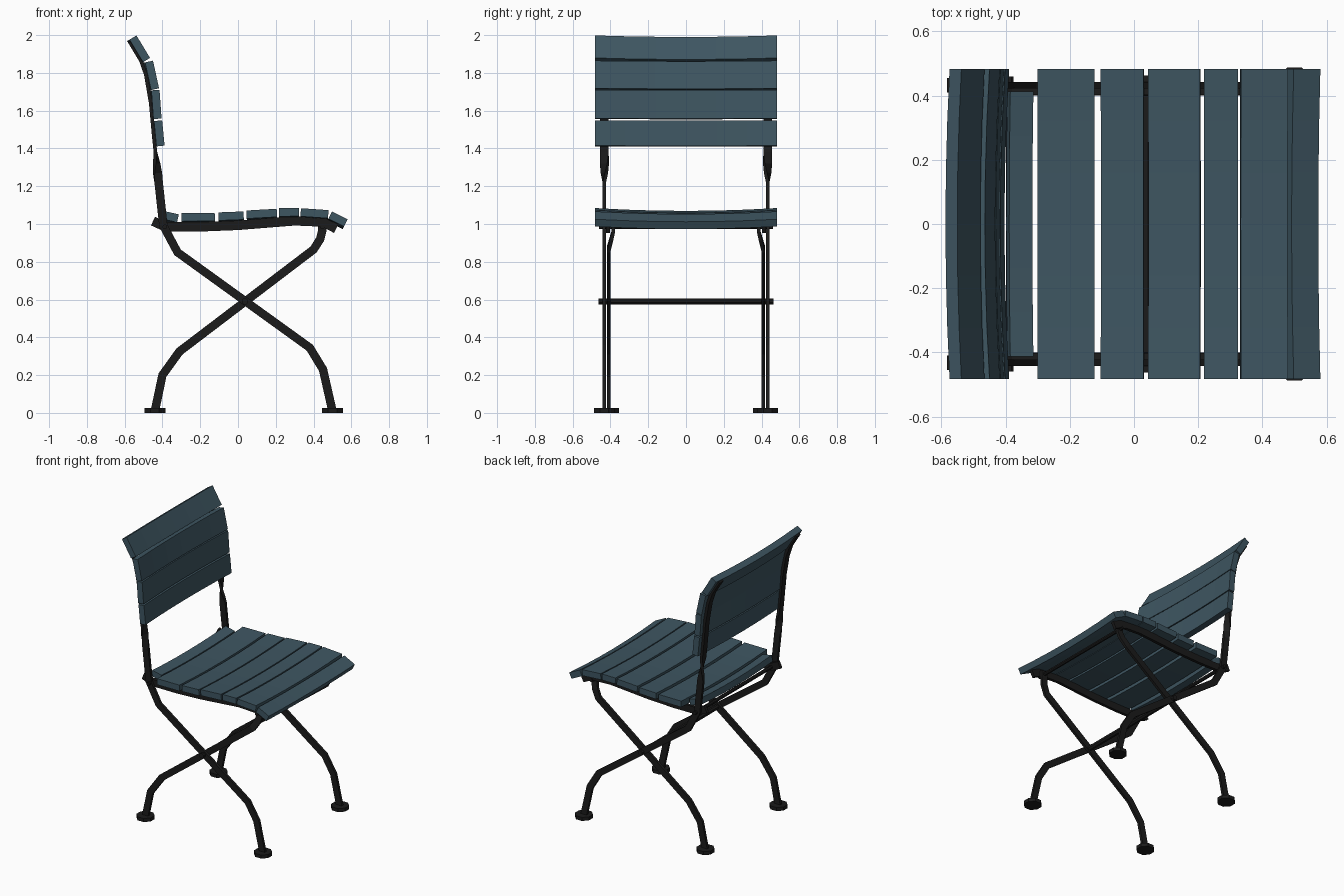
import bpy, bmesh, math
from mathutils import Vector

cube = bpy.data.objects.get("Cube")
if cube:
    bpy.data.objects.remove(cube, do_unlink=True)


def material(name, color):
    m = bpy.data.materials.new(name)
    m.use_nodes = True
    m.diffuse_color = color
    m.node_tree.nodes["Principled BSDF"].inputs["Base Color"].default_value = color
    return m


TEAL = material("teal_painted_wood", (0.048, 0.092, 0.12, 1))
BLACK = material("black_metal", (0.011, 0.011, 0.011, 1))


def loft(name, rings, mat):
    """Skin a list of closed rings of points and cap both ends."""
    bm = bmesh.new()
    rows = [[bm.verts.new(p) for p in ring] for ring in rings]
    n = len(rows[0])
    for a, b in zip(rows, rows[1:]):
        for i in range(n):
            j = (i + 1) % n
            bm.faces.new((a[i], a[j], b[j], b[i]))
    bm.faces.new(rows[0])
    bm.faces.new(rows[-1])
    bmesh.ops.recalc_face_normals(bm, faces=bm.faces)
    me = bpy.data.meshes.new(name)
    bm.to_mesh(me)
    bm.free()
    me.materials.append(mat)
    ob = bpy.data.objects.new(name, me)
    bpy.context.collection.objects.link(ob)
    return ob


def slat(name, start, end, half_length=0.483, thick=0.043, bow=0.015, segments=6):
    """Plank across the chair, bowed away from the sitter in the middle."""
    a, b = Vector((start[0], 0, start[1])), Vector((end[0], 0, end[1]))
    d = (b - a).normalized()
    normal = Vector((-d.z, 0, d.x))
    half = normal * thick / 2
    rings = []
    for i in range(segments + 1):
        t = 2 * i / segments - 1
        shift = Vector((0, t * half_length, 0)) - normal * bow * (1 - t * t)
        rings.append([p + shift for p in (a - half, b - half, b + half, a + half)])
    return loft(name, rings, TEAL)


def bar(name, path, side, width=0.045, thick=0.019):
    """Flat bar along (x, y, z, twist in degrees) points, on one side."""
    pts = [Vector(p[:3]) for p in path]
    rings = []
    for i, p in enumerate(pts):
        before = (p - pts[i - 1]).normalized() if i else None
        after = (pts[i + 1] - p).normalized() if i < len(pts) - 1 else None
        d = (before or after) + (after or before)
        d.y = 0
        d.normalize()
        across, out = Vector((-d.z, 0, d.x)), Vector((0, 1, 0))
        ang = math.radians(path[i][3])
        u = across * math.cos(ang) + out * math.sin(ang)
        v = out * math.cos(ang) - across * math.sin(ang)
        ring = [p + u * su * width / 2 + v * sv * thick / 2
                for su, sv in ((-1, -1), (1, -1), (1, 1), (-1, 1))]
        rings.append([Vector((q.x, q.y * side, q.z)) for q in ring])
    return loft(name, rings, BLACK)


def cylinder(name, loc, radius, depth, sides, along_y=False):
    rings = []
    for end in (-0.5, 0.5):
        ring = []
        for k in range(sides):
            t = 2 * math.pi * (k + 0.5) / sides
            c, s, h = radius * math.cos(t), radius * math.sin(t), end * depth
            ring.append(Vector(loc) + Vector((c, h, s) if along_y else (c, s, h)))
        rings.append(ring)
    return loft(name, rings, BLACK)


# Seat slats, rear to front
slat("seat_slat_rear", (-0.39, 1.046), (-0.318, 1.03), half_length=0.412)
seat = [
    ((-0.30, 1.036), (-0.123, 1.037)),
    ((-0.103, 1.04), (0.03, 1.045)),
    ((0.045, 1.05), (0.206, 1.059)),
    ((0.218, 1.062), (0.324, 1.063)),
    ((0.332, 1.062), (0.478, 1.052)),
    ((0.488, 1.047), (0.571, 1.006)),
]
for i, (a, b) in enumerate(seat):
    slat(f"seat_slat_{i + 1}", a, b)

# Backrest slats, top to bottom
back = [
    ((-0.556, 1.987), (-0.484, 1.868)),
    ((-0.471, 1.86), (-0.439, 1.714)),
    ((-0.437, 1.709), (-0.426, 1.557)),
    ((-0.423, 1.547), (-0.41, 1.413)),
]
for i, (a, b) in enumerate(back):
    slat(f"back_slat_{i + 1}", a, b)

# Outer bar: front foot, crossing, back upright with a quarter twist
OUT, IN, TOP = 0.432, 0.41, 0.385
outer_leg = [
    (0.50, 0.01, 0), (0.45, 0.23, 0), (0.38, 0.345, 0), (-0.32, 0.85, 0),
    (-0.395, 0.99, 0), (-0.42, 1.22, 0), (-0.426, 1.27, 30),
    (-0.431, 1.32, 60), (-0.437, 1.38, 90), (-0.447, 1.475, 90),
    (-0.462, 1.64, 90), (-0.488, 1.79, 90), (-0.515, 1.87, 90), (-0.574, 1.965, 90),
]
# Inner bar: rear foot, crossing, up to the front of the seat
inner_leg = [
    (-0.44, IN, 0.01, 0), (-0.40, IN, 0.20, 0), (-0.31, IN, 0.325, 0),
    (0.40, IN, 0.865, 0), (0.435, 0.395, 0.92, 0), (0.445, TOP, 0.96, 0),
    (0.445, TOP, 1.01, 0),
]
seat_rail = [
    (-0.45, 1.015), (-0.385, 0.985), (-0.20, 0.985), (0.0, 0.993),
    (0.15, 1.005), (0.30, 1.017), (0.45, 1.01), (0.52, 0.975),
]
for side, label in ((1, "left"), (-1, "right")):
    bar(f"{label}_outer_leg_and_upright", [(x, OUT, z, t) for x, z, t in outer_leg], side)
    bar(f"{label}_inner_leg", inner_leg, side)
    bar(f"{label}_seat_rail", [(x, 0.413, z, 0) for x, z in seat_rail], side, 0.05, 0.022)
    cylinder(f"{label}_front_foot", (0.50, side * OUT, 0.0125), 0.06, 0.025, 8)
    cylinder(f"{label}_rear_foot", (-0.44, side * IN, 0.0125), 0.06, 0.025, 8)

# Cross rods
cylinder("crossing_rod", (0.037, 0, 0.59), 0.018, 0.925, 8, True)
cylinder("front_seat_rod", (0.445, 0, 0.985), 0.013, 0.86, 8, True)
cylinder("rear_seat_rod", (-0.387, 0, 0.985), 0.013, 0.92, 8, True)
